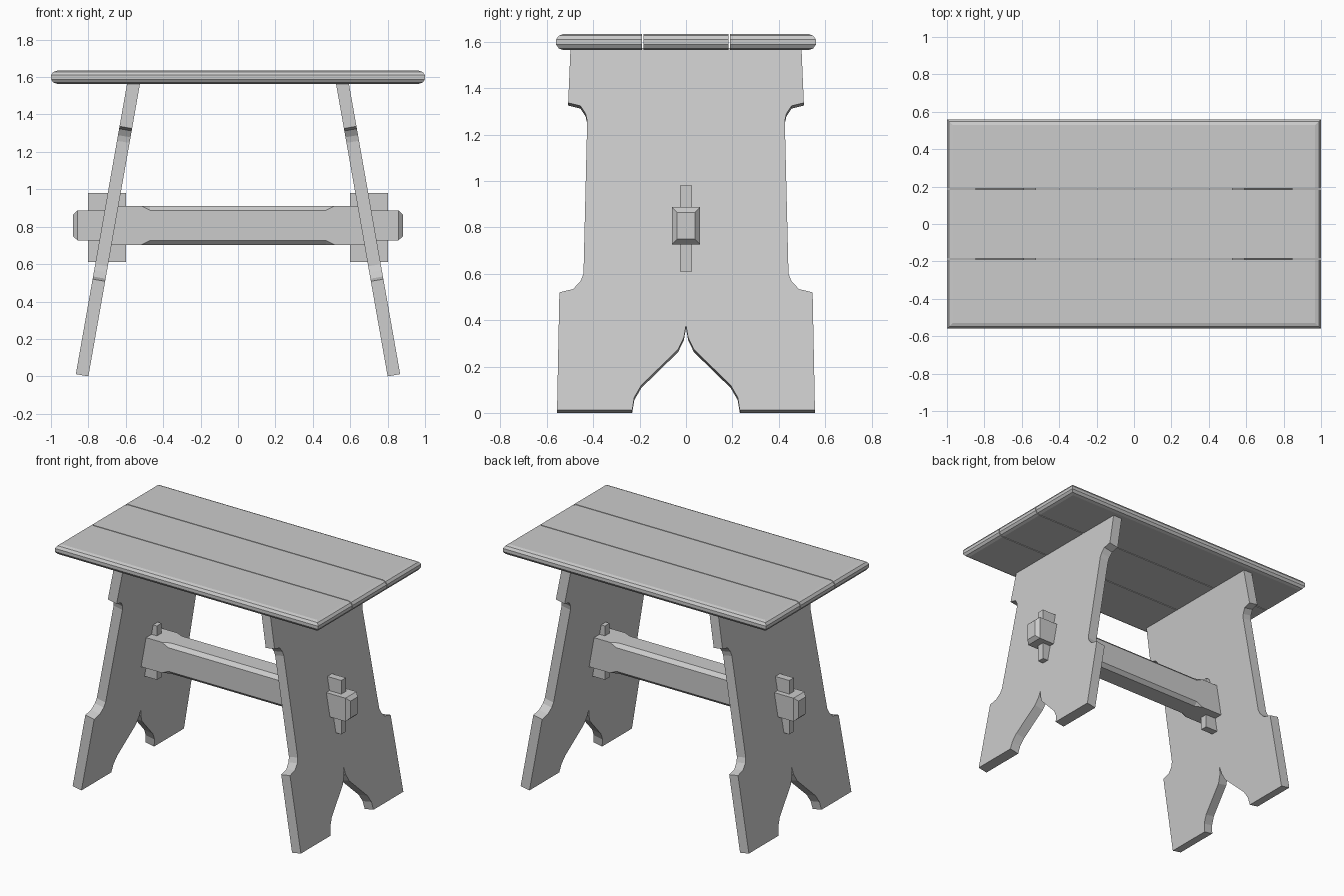
import bpy, bmesh, math

if "Cube" in bpy.data.objects:
    bpy.data.objects.remove(bpy.data.objects["Cube"])

TILT = math.radians(10)
SLOPE = math.tan(TILT)


def loft(name, rings):
    """Skin a list of equal-length point rings and cap both ends."""
    bm = bmesh.new()
    vs = [[bm.verts.new(p) for p in ring] for ring in rings]
    n = len(vs[0])
    for a, b in zip(vs, vs[1:]):
        for i in range(n):
            j = (i + 1) % n
            bm.faces.new((a[i], a[j], b[j], b[i]))
    bm.faces.new(vs[0][::-1])
    bm.faces.new(vs[-1])
    bmesh.ops.remove_doubles(bm, verts=bm.verts, dist=1e-5)
    bmesh.ops.recalc_face_normals(bm, faces=bm.faces)
    me = bpy.data.meshes.new(name)
    bm.to_mesh(me)
    bm.free()
    ob = bpy.data.objects.new(name, me)
    bpy.context.collection.objects.link(ob)
    return ob


def box(name, x0, x1, y0, y1, z0, z1):
    return loft(name, [[(x0, y0, z), (x1, y0, z), (x1, y1, z), (x0, y1, z)] for z in (z0, z1)])


# Three top planks with rounded outer edges (z, inset)
EDGE = [(1.564, .032), (1.571, .012), (1.588, 0), (1.61, 0), (1.627, .012), (1.634, .032)]


def plank(name, y0, y1, round0, round1):
    rings = []
    for z, d in EDGE:
        x, a, b = 1 - d, y0 + d * round0, y1 - d * round1
        rings.append([(-x, a, z), (x, a, z), (x, b, z), (-x, b, z)])
    loft(name, rings)


plank("front_plank", -.56, -.19, 1, 0)
plank("middle_plank", -.184, .184, 0, 0)
plank("back_plank", .19, .56, 0, 1)

# Slanted leg panels: half outline (y, height), from arch apex to top
HALF = [(0, .366), (.009, .314), (.034, .262), (.193, .107), (.223, .055), (.232, 0),
        (.556, 0), (.546, .508), (.487, .522), (.455, .556), (.442, .588), (.426, 1.248),
        (.433, 1.278), (.455, 1.312), (.508, 1.325), (.498, 1.562)]
OUTLINE = HALF + [(-y, z) for y, z in HALF[:0:-1]]
THICK = .068


def leg(name, side):
    rings = []
    for t in (0, THICK):
        dx, dz = t * math.cos(TILT), t * math.sin(TILT)
        rings.append([(side * (.8 - z * SLOPE + dx), y, z + dz) for y, z in OUTLINE])
    loft(name, rings)


# Stretcher beam with stopped chamfers, shoulders and chamfered tenons
ZC = .807
SECTIONS = [  # x, half width, half height, corner chamfer, end slope
    (.47, .085, .105, .024, 0), (.518, .085, .105, 0, 0), (.658, .085, .105, 0, SLOPE),
    (.658, .06, .08, 0, SLOPE), (.858, .06, .08, 0, 0), (.882, .038, .058, 0, 0)]


def section(side, x, w, h, c, s):
    pts = [(w, h - c), (w - c, h), (c - w, h), (-w, h - c),
           (-w, c - h), (c - w, -h), (w - c, -h), (w, c - h)]
    return [(side * (x - s * z), y, ZC + z) for y, z in pts]


loft("stretcher_beam", [section(-1, *s) for s in SECTIONS[::-1]] + [section(1, *s) for s in SECTIONS])

# Legs and locking keys on both sides
for label, side in (("left", -1), ("right", 1)):
    leg(label + "_leg", side)
    box(label + "_key", side * .7 - .102, side * .7 + .102, -.025, .025, .61, .98)
